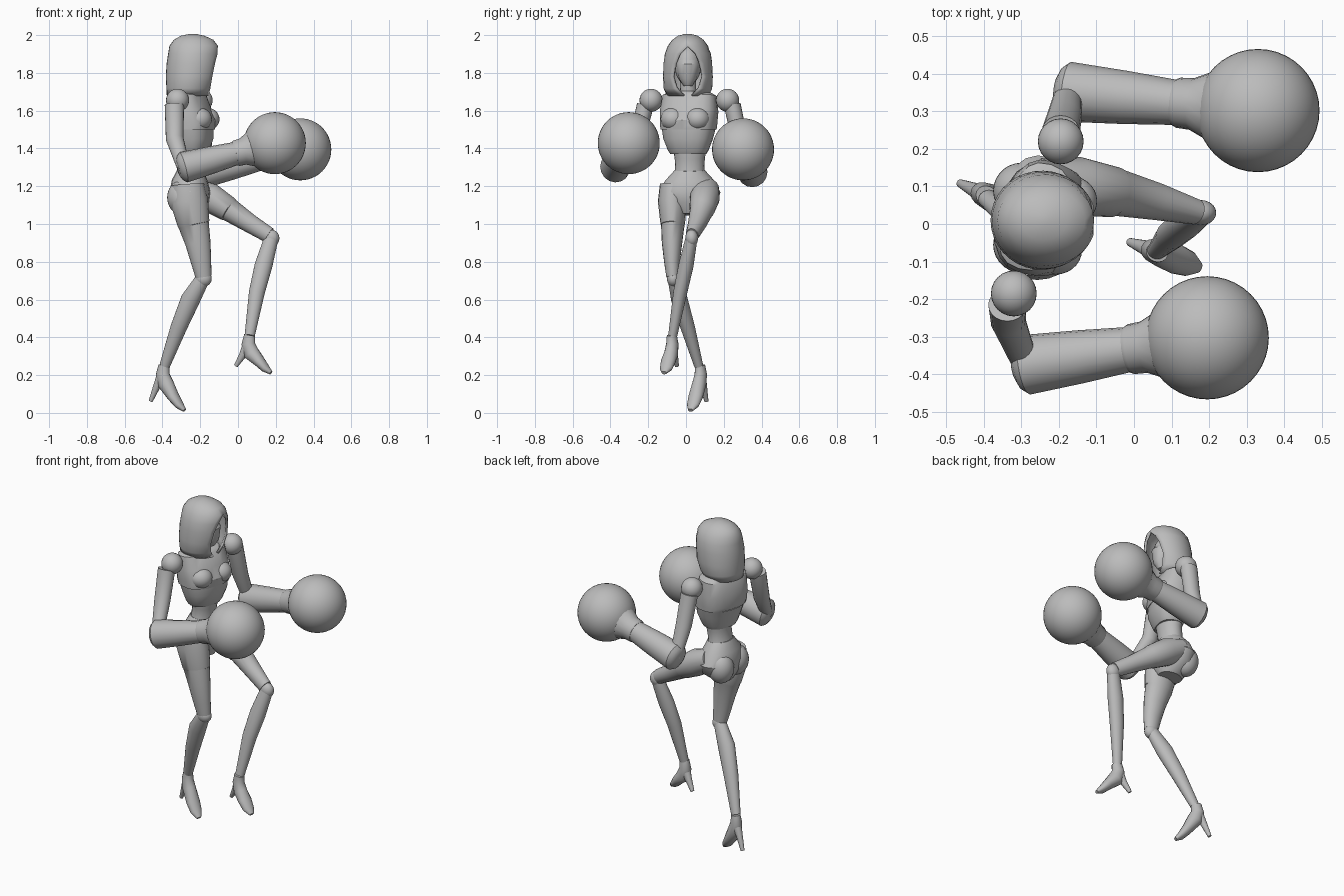
import bpy
import bmesh
import math
from mathutils import Vector

default_cube = bpy.data.objects.get("Cube")
if default_cube:
    bpy.data.objects.remove(default_cube, do_unlink=True)

grey = bpy.data.materials.new("plain_grey")
grey.use_nodes = True
grey_colour = (0.5, 0.5, 0.5, 1)
grey.diffuse_color = grey_colour
grey.node_tree.nodes["Principled BSDF"].inputs["Base Color"].default_value = grey_colour

parts = []
ACROSS = Vector((0, 1, 0))
SHOULDER_LINE = Vector((0.295, 0.955, 0))
CHEST_FORWARD = Vector((0.955, -0.295, 0))
CHEST_CENTRE = Vector((-0.255, 0.017, 0))


def finish(name, bm):
    """Turn a bmesh into a named grey object."""
    bmesh.ops.recalc_face_normals(bm, faces=bm.faces)
    mesh = bpy.data.meshes.new(name)
    bm.to_mesh(mesh)
    bm.free()
    mesh.materials.append(grey)
    obj = bpy.data.objects.new(name, mesh)
    bpy.context.collection.objects.link(obj)
    parts.append(obj)
    return obj


def loft(name, stations, side=ACROSS, sides=20, power=2.0):
    """Skin rounded rings, each given as (point, half width, half depth)."""
    bm = bmesh.new()
    points = [Vector(s[0]) for s in stations]
    rings = []
    for i, (_, width, depth) in enumerate(stations):
        tangent = points[min(i + 1, len(points) - 1)] - points[max(i - 1, 0)]
        tangent.normalize()
        a = (side - tangent * side.dot(tangent)).normalized()
        b = tangent.cross(a)
        ring = []
        for k in range(sides):
            angle = math.tau * k / sides
            c, s = math.cos(angle), math.sin(angle)
            u = math.copysign(abs(c) ** (2 / power), c)
            v = math.copysign(abs(s) ** (2 / power), s)
            ring.append(bm.verts.new(points[i] + a * width * u + b * depth * v))
        rings.append(ring)
    for low, high in zip(rings, rings[1:]):
        for k in range(sides):
            n = (k + 1) % sides
            bm.faces.new((low[k], low[n], high[n], high[k]))
    bm.faces.new(rings[0])
    bm.faces.new(rings[-1])
    return finish(name, bm)


def ball(name, centre, radii, segments=28):
    """Ellipsoid with three radii."""
    bm = bmesh.new()
    bmesh.ops.create_uvsphere(bm, u_segments=segments, v_segments=segments // 2 + 4, radius=1)
    for v in bm.verts:
        v.co = Vector(centre) + Vector(c * r for c, r in zip(v.co, radii))
    return finish(name, bm)


def chest_point(forward, sideways, z):
    return CHEST_CENTRE + CHEST_FORWARD * forward + SHOULDER_LINE * sideways + Vector((0, 0, z))


# Hood: open-fronted shell, rows of (z, centre x, radius x, radius y, half opening)
def hood():
    rows = [(2.0, -0.24, 0.012, 0.012, 0), (1.99, -0.24, 0.06, 0.05, 0),
            (1.97, -0.235, 0.1, 0.078, 0), (1.94, -0.235, 0.122, 0.1, 0),
            (1.9, -0.235, 0.128, 0.115, 0.04), (1.85, -0.24, 0.131, 0.122, 0.062),
            (1.78, -0.245, 0.13, 0.125, 0.076), (1.72, -0.255, 0.117, 0.122, 0.058),
            (1.68, -0.265, 0.105, 0.105, 0.02)]
    steps = 28
    bm = bmesh.new()
    grid = []
    for z, cx, rx, ry, opening in rows:
        start = math.asin(opening / ry)
        line = []
        for k in range(steps + 1):
            angle = start + (math.tau - 2 * start) * k / steps
            line.append(bm.verts.new((cx + rx * math.cos(angle), 0.01 + ry * math.sin(angle), z)))
        grid.append(line)
    for low, high in zip(grid, grid[1:]):
        for k in range(steps):
            bm.faces.new((low[k], low[k + 1], high[k + 1], high[k]))
    bm.faces.new(grid[0][:-1])
    bmesh.ops.remove_doubles(bm, verts=bm.verts, dist=0.0005)
    shell = finish("hood", bm).modifiers.new("thickness", "SOLIDIFY")
    shell.thickness = 0.014
    shell.offset = 0


hood()

# Head, face mask and neck
ball("head", (-0.235, 0.01, 1.84), (0.085, 0.07, 0.105))
loft("face_mask", [((-0.2, 0.01, 1.73), 0.022, 0.03), ((-0.2, 0.01, 1.77), 0.048, 0.055),
                   ((-0.2, 0.01, 1.84), 0.062, 0.062), ((-0.21, 0.01, 1.855), 0.06, 0.055)])
loft("neck", [((-0.26, 0.015, 1.6), 0.055, 0.05), ((-0.25, 0.012, 1.68), 0.042, 0.042),
              ((-0.24, 0.01, 1.8), 0.042, 0.042)])

# Chest armour, turned slightly to its right
chest_rows = [(-0.01, 1.705, 0.095, 0.06), (-0.01, 1.68, 0.145, 0.083), (0, 1.6, 0.155, 0.102),
              (0.012, 1.535, 0.15, 0.122), (0.012, 1.5, 0.147, 0.112)]
loft("chest_plate", [(chest_point(f, 0, z), w, d) for f, z, w, d in chest_rows],
     SHOULDER_LINE, power=2.6)
rib_rows = [(0.012, 1.51, 0.143, 0.11), (0.02, 1.45, 0.131, 0.1),
            (0.015, 1.39, 0.108, 0.08), (0.015, 1.37, 0.095, 0.07)]
loft("rib_plate", [(chest_point(f, 0, z), w, d) for f, z, w, d in rib_rows],
     SHOULDER_LINE, power=2.4)
for word, sign in (("left", 1), ("right", -1)):
    ball(word + "_bust_plate", chest_point(0.07, sign * 0.068, 1.555), (0.07, 0.066, 0.062))

# Waist and pelvis
loft("waist", [((-0.24, 0.02, 1.42), 0.095, 0.07), ((-0.24, 0.02, 1.35), 0.08, 0.064),
               ((-0.25, 0.02, 1.29), 0.077, 0.064), ((-0.25, 0.02, 1.22), 0.1, 0.08)])
loft("pelvis", [((-0.25, 0.02, 1.285), 0.08, 0.07), ((-0.255, 0.02, 1.23), 0.13, 0.095),
                ((-0.255, 0.02, 1.17), 0.163, 0.108), ((-0.255, 0.018, 1.11), 0.14, 0.1),
                ((-0.25, 0.015, 1.05), 0.06, 0.07)])
for word, y in (("left", 0.088), ("right", -0.055)):
    ball(word + "_buttock", (-0.3, y, 1.14), (0.075, 0.075, 0.09))


# Arms: shoulder ball, upper arm, flared forearm, cuff and round glove
def arm(word, shoulder, upper, middle, elbow, glove):
    elbow, glove = Vector(elbow), Vector(glove)
    ball(word + "_shoulder", shoulder, (0.061,) * 3, 24)
    loft(word + "_upper_arm", [(upper, 0.045, 0.051), (middle, 0.042, 0.047), (elbow, 0.033, 0.035)])

    def along(rows):
        return [(elbow.lerp(glove, t), r, r * 1.03) for t, r in rows]
    loft(word + "_forearm", along([(-0.06, 0.04), (-0.035, 0.066), (0, 0.08),
                                   (0.3, 0.071), (0.57, 0.06)]), sides=16)
    loft(word + "_cuff", along([(0.56, 0.062), (0.58, 0.067), (0.65, 0.069), (0.76, 0.095)]), sides=16)
    ball(word + "_glove", glove, (0.164,) * 3, 40)


arm("left", (-0.195, 0.22, 1.655), (-0.195, 0.245, 1.63), (-0.185, 0.285, 1.45),
    (-0.175, 0.352, 1.275), (0.33, 0.302, 1.395))
arm("right", (-0.32, -0.185, 1.655), (-0.337, -0.215, 1.63), (-0.335, -0.26, 1.45),
    (-0.288, -0.375, 1.3), (0.195, -0.303, 1.428))

# Left leg, raised and crossing in front
loft("left_thigh", [((-0.25, 0.11, 1.19), 0.065, 0.06), ((-0.15, 0.1, 1.14), 0.079, 0.078),
                    ((-0.05, 0.085, 1.078), 0.067, 0.066), ((-0.044, 0.084, 1.074), 0.063, 0.062),
                    ((0.06, 0.06, 1.005), 0.05, 0.05), ((0.165, 0.032, 0.94), 0.034, 0.042)])
ball("left_knee", (0.177, 0.03, 0.925), (0.042, 0.034, 0.045), 20)
loft("left_shin", [((0.175, 0.028, 0.92), 0.032, 0.038), ((0.135, 0, 0.78), 0.04, 0.047),
                   ((0.1, -0.03, 0.64), 0.037, 0.042), ((0.062, -0.07, 0.41), 0.024, 0.027)])

# Right leg, standing and trailing
loft("right_thigh", [((-0.265, -0.07, 1.21), 0.068, 0.085), ((-0.258, -0.073, 1.12), 0.076, 0.1),
                     ((-0.235, -0.07, 1.0), 0.065, 0.085), ((-0.234, -0.07, 0.994), 0.062, 0.081),
                     ((-0.212, -0.074, 0.9), 0.054, 0.067), ((-0.195, -0.074, 0.8), 0.042, 0.054),
                     ((-0.183, -0.07, 0.72), 0.034, 0.042)])
ball("right_knee", (-0.183, -0.067, 0.71), (0.044, 0.034, 0.042), 20)
loft("right_shin", [((-0.187, -0.065, 0.71), 0.032, 0.038), ((-0.252, -0.035, 0.6), 0.044, 0.051),
                    ((-0.315, 0.01, 0.45), 0.038, 0.043), ((-0.388, 0.067, 0.25), 0.024, 0.028)])


# High-heeled shoes: ankle to pointed toe, plus a thin heel
def shoe(word, ankle, forward, toe_drop):
    ankle, forward = Vector(ankle), Vector(forward).normalized()
    side = Vector((-forward.y, forward.x, 0))

    def at(reach, drop):
        return ankle + forward * reach - Vector((0, 0, drop))
    loft(word + "_shoe", [(at(0, -0.012), 0.026, 0.03), (at(-0.008, 0.035), 0.032, 0.037),
                          (at(0.01, 0.085), 0.036, 0.043), (at(0.055, toe_drop * 0.68), 0.04, 0.03),
                          (at(0.09, toe_drop * 0.88), 0.034, 0.022),
                          (at(0.12, toe_drop), 0.014, 0.01)], side, 16)
    loft(word + "_heel", [(at(-0.012, 0.05), 0.026, 0.032), (at(-0.04, 0.095), 0.019, 0.02),
                          (at(-0.078, toe_drop * 0.7 + 0.02), 0.011, 0.011)], side, 12)


shoe("left", (0.062, -0.075, 0.4), (0.19, -0.07, 0), 0.188)
shoe("right", (-0.392, 0.075, 0.24), (0.17, -0.08, 0), 0.226)

# Smooth shading with sharp creases kept
bpy.ops.object.select_all(action="DESELECT")
for part in parts:
    part.select_set(True)
bpy.context.view_layer.objects.active = parts[0]
bpy.ops.object.shade_smooth_by_angle(angle=math.radians(35))
